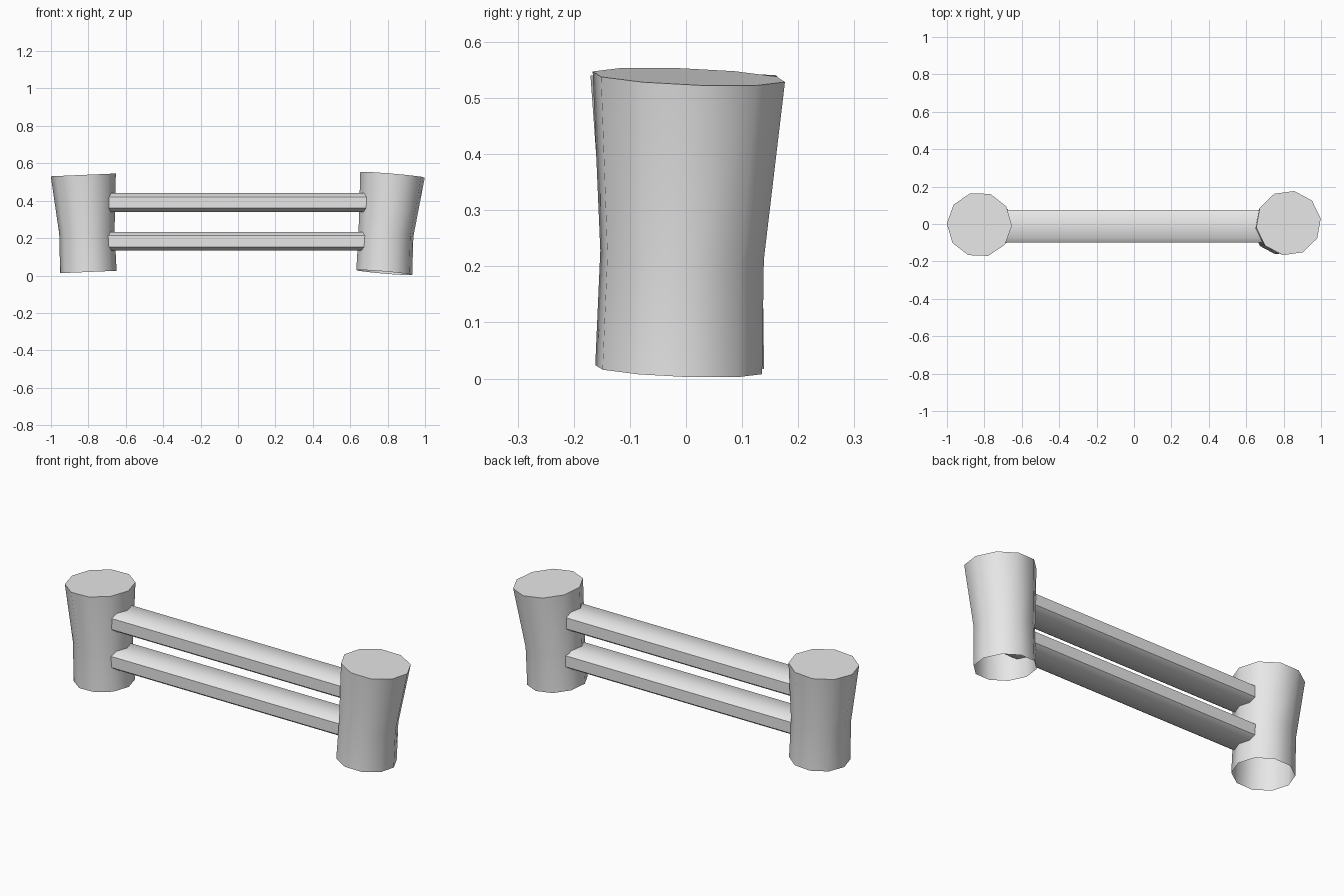
import bpy, bmesh
from math import cos, sin, radians, tau

if "Cube" in bpy.data.objects:
    bpy.data.objects.remove(bpy.data.objects["Cube"])

grey = bpy.data.materials.new("plain_grey")
grey.use_nodes = True
grey.diffuse_color = (0.8, 0.8, 0.8, 1)
grey.node_tree.nodes["Principled BSDF"].inputs["Base Color"].default_value = (0.8, 0.8, 0.8, 1)


def loft(name, rings, cap_start, cap_end):
    """Skin a list of point rings, with optional end caps."""
    bm = bmesh.new()
    loops = [[bm.verts.new(p) for p in ring] for ring in rings]
    n = len(loops[0])
    for a, b in zip(loops, loops[1:]):
        for i in range(n):
            j = (i + 1) % n
            bm.faces.new((a[i], a[j], b[j], b[i]))
    if cap_start:
        bm.faces.new(loops[0][::-1])
    if cap_end:
        bm.faces.new(loops[-1])
    mesh = bpy.data.meshes.new(name)
    bm.to_mesh(mesh)
    bm.free()
    mesh.materials.append(grey)
    obj = bpy.data.objects.new(name, mesh)
    bpy.context.collection.objects.link(obj)
    bpy.ops.object.select_all(action='DESELECT')
    obj.select_set(True)
    bpy.context.view_layer.objects.active = obj
    bpy.ops.object.shade_smooth_by_angle(angle=radians(42))
    return obj


def post(name, sections, turn, slope_x, slope_y, sides=10):
    """Ten-sided leaning post, capped on top and open underneath."""
    rings = []
    for cx, cy, cz, r in sections:
        ring = []
        for i in range(sides):
            a = radians(turn) + tau * i / sides
            dx, dy = r * cos(a), r * sin(a)
            ring.append((cx + dx, cy + dy, cz + slope_x * dx + slope_y * dy))
        rings.append(ring)
    loft(name, rings, False, True)


def rail(name, z):
    """Flat board with chamfered long edges, ends buried in the posts."""
    profile = [(-0.1, -0.03), (-0.072, -0.05), (0.047, -0.05), (0.075, -0.03),
               (0.075, 0.03), (0.047, 0.05), (-0.072, 0.05), (-0.1, 0.03)]
    rings = [[(x, y, z + dz) for y, dz in profile] for x in (-0.735, 0.735)]
    loft(name, rings, True, True)


# Posts: centre and radius of the foot, waist and top
post("right_post", [(-0.8, -0.006, 0.019, 0.151),
                    (-0.808, -0.006, 0.23, 0.148),
                    (-0.827, -0.003, 0.538, 0.174)], -2, 0.043, 0.0)
post("left_post", [(0.782, -0.013, 0.016, 0.151),
                   (0.791, -0.007, 0.22, 0.148),
                   (0.826, 0.005, 0.538, 0.174)], 8, -0.085, -0.04)

# Rails
for name, z in (("lower_rail", 0.183), ("upper_rail", 0.39)):
    rail(name, z)
